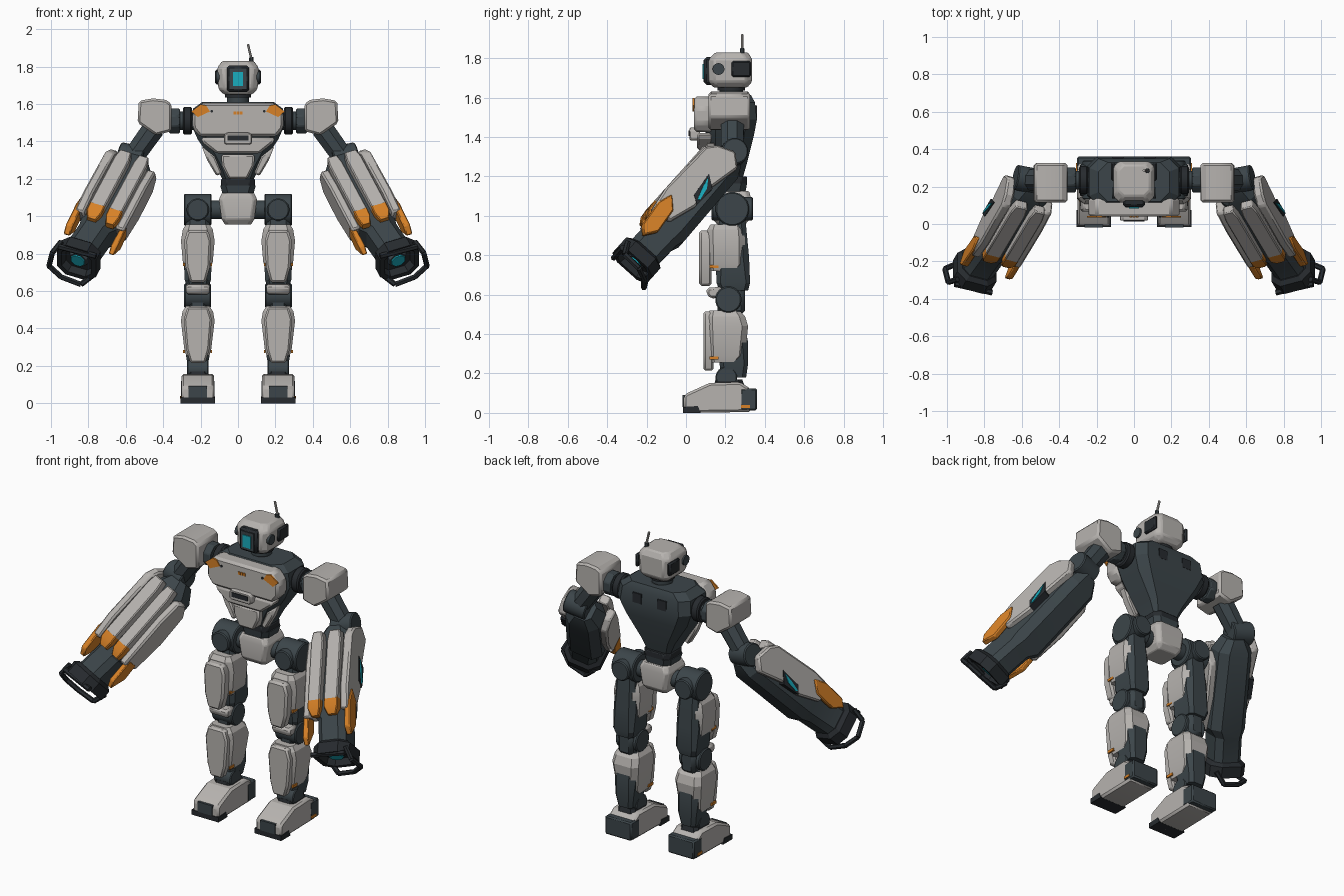
import bpy, bmesh, math
from mathutils import Vector, Matrix

COLORS = {"light_grey": (0.47, 0.45, 0.43), "slate": (0.045, 0.06, 0.068),
          "charcoal": (0.02, 0.024, 0.028), "orange": (0.68, 0.22, 0.02), "cyan": (0.01, 0.42, 0.52)}
MATS = {}
for n, c in COLORS.items():
    MATS[n] = bpy.data.materials.new(n)
    MATS[n].diffuse_color = (*c, 1)
G, S, K, O, C = COLORS


def finish(name, verts, faces, mat, mirror=False, bevel=0, frame=None):
    """Make an object from geometry, optionally bevelled, mirrored in x, in a local frame."""
    bm = bmesh.new()
    vs = [bm.verts.new(frame @ Vector(v) if frame else v) for v in verts]
    for f in faces:
        bm.faces.new([vs[i] for i in f])
    bmesh.ops.recalc_face_normals(bm, faces=bm.faces)
    me = bpy.data.meshes.new(name)
    bm.to_mesh(me)
    bm.free()
    me.materials.append(MATS[mat])
    ob = bpy.data.objects.new(name, me)
    bpy.context.collection.objects.link(ob)
    if bevel:
        b = ob.modifiers.new("bevel", "BEVEL")
        b.width, b.segments, b.limit_method = bevel, 1, "ANGLE"
    if mirror:
        ob.modifiers.new("mirror", "MIRROR").use_mirror_merge = False
    return ob


def skin(name, rings, mat, **kw):
    n = len(rings[0])
    faces = [list(range(n)), list(range((len(rings) - 1) * n, len(rings) * n))]
    for r in range(len(rings) - 1):
        for i in range(n):
            j = (i + 1) % n
            faces.append([r * n + i, r * n + j, r * n + n + j, r * n + n + i])
    return finish(name, [v for r in rings for v in r], faces, mat, **kw)


def loft(name, secs, mat, **kw):
    """Stack of chamfered rectangles: (z, centre x, half width, y0, y1, chamfer)."""
    rings = []
    for z, cx, h, a, b, c in secs:
        rings.append([(cx + x, y, z) for x, y in ((-h + c, a), (h - c, a), (h, a + c), (h, b - c),
                                                  (h - c, b), (-h + c, b), (-h, b - c), (-h, a + c))])
    return skin(name, rings, mat, **kw)


def prism(name, pts, axis, lo, hi, mat, **kw):
    """Extruded outline; points lie in the plane across the axis."""
    put = {"x": lambda p, t: (t, *p), "y": lambda p, t: (p[0], t, p[1]), "z": lambda p, t: (*p, t)}[axis]
    return skin(name, [[put(p, t) for p in pts] for t in (lo, hi)], mat, **kw)


def box(name, x0, x1, y0, y1, z0, z1, mat, **kw):
    return prism(name, [(x0, y0), (x1, y0), (x1, y1), (x0, y1)], "z", z0, z1, mat, **kw)


def cyl(name, p, q, r0, r1, mat, sides=20, **kw):
    p, q = Vector(p), Vector(q)
    rot = (q - p).to_track_quat("Z", "Y")
    ang = [2 * math.pi * (i + 0.5) / sides for i in range(sides)]
    return skin(name, [[e + rot @ Vector((r * math.cos(a), r * math.sin(a), 0)) for a in ang]
                       for e, r in ((p, r0), (q, r1))], mat, **kw)


def sym(pts):
    """Outline mirrored about the centre line from its right half, top to bottom."""
    return pts + [(-x, z) for x, z in reversed(pts)]


def off(pts, dx):
    return [(x + dx, z) for x, z in pts]


# Head
loft("head", [(1.65, 0, .075, .14, .31, .02), (1.68, 0, .105, .115, .335, .03),
              (1.795, 0, .11, .115, .335, .03), (1.83, 0, .085, .15, .315, .03)], G, bevel=.008)
box("visor_frame", -.06, .06, .092, .14, 1.665, 1.805, K, bevel=.012)
box("visor_recess", -.045, .045, .088, .1, 1.68, 1.79, S)
box("visor_screen", -.028, .028, .083, .09, 1.695, 1.77, C)
box("ear_plate", .1, .122, .23, .33, 1.705, 1.785, K, mirror=True, bevel=.008)
cyl("ear_disc", (.1, .165, 1.745), (.118, .165, 1.745), .03, .03, S, mirror=True)
cyl("antenna_base", (.072, .285, 1.8), (.07, .285, 1.85), .014, .012, S, 10)
cyl("antenna", (.072, .285, 1.84), (.053, .285, 1.92), .007, .007, G, 8)
for i, r in enumerate((.07, .06, .07)):
    cyl("neck_ring", (0, .23, 1.585 + .025 * i), (0, .23, 1.612 + .025 * i), r, r, S if i % 2 else K)

# Torso
loft("torso", [(1.2, 0, .085, .15, .29, .02), (1.27, 0, .12, .12, .31, .03), (1.41, 0, .215, .1, .345, .05),
               (1.49, 0, .25, .1, .36, .05), (1.575, 0, .24, .1, .35, .05), (1.612, 0, .19, .12, .33, .05)], S)
prism("chest_plate", sym([(.2, 1.605), (.245, 1.545), (.242, 1.47), (.205, 1.425)]),
      "y", .04, .14, G, bevel=.014)
prism("lower_chest_plate", sym([(.2, 1.42), (.185, 1.39), (.115, 1.335)]), "y", .055, .14, G, bevel=.012)
prism("rib_plate", [(.195, 1.375), (.125, 1.32), (.085, 1.23), (.115, 1.215), (.165, 1.3)],
      "y", .1, .15, G, mirror=True, bevel=.008)
prism("belly_plate", sym([(.09, 1.33), (.085, 1.27), (.05, 1.2)]), "y", .075, .16, G, bevel=.01)
prism("chest_vent", sym([(.06, 1.447), (.075, 1.435), (.075, 1.39), (.06, 1.383)]), "y", .018, .07, G, bevel=.006)
box("vent_slot", -.055, .055, .013, .02, 1.405, 1.432, K)
prism("collar_tab", [(.17, 1.592), (.2, 1.598), (.25, 1.56), (.215, 1.53), (.15, 1.56)],
      "y", .034, .043, O, mirror=True)
for i in (-1, 0, 1):
    box("chest_light", .018 * i - .007, .018 * i + .007, .034, .042, 1.543, 1.56, O)
cyl("chest_bolt", (.14, .035, 1.562), (.14, .045, 1.562), .007, .007, K, 8, mirror=True)
box("back_hatch", .055, .115, .345, .36, 1.5, 1.56, K, mirror=True)
loft("waist_upper", [(1.16, 0, .09, .14, .31, .03), (1.2, 0, .09, .14, .31, .03)], K, bevel=.005)
loft("waist_lower", [(1.11, 0, .08, .15, .3, .03), (1.165, 0, .095, .14, .31, .03)], S)
loft("pelvis", [(.955, 0, .07, .16, .3, .015), (.985, 0, .088, .135, .325, .02),
                (1.09, 0, .102, .13, .33, .02), (1.125, 0, .085, .14, .32, .02)], G, bevel=.005)

# Legs
X = .215
cyl("hip_axle", (.07, .235, 1.035), (.16, .235, 1.035), .05, .05, S, mirror=True)
cyl("hip_joint", (.142, .235, 1.035), (.29, .235, 1.035), .086, .086, S, mirror=True, bevel=.006)
cyl("hip_hub", (X, .13, 1.035), (X, .34, 1.035), .06, .06, S, mirror=True, bevel=.006)
loft("thigh_core", [(.62, X, .058, .17, .315, .02), (.66, X, .07, .155, .325, .02),
                    (.79, X, .076, .15, .32, .03), (1.0, X, .06, .17, .3, .02)], S, mirror=True)
loft("thigh_shell", [(.72, X, .068, .12, .27, .02), (.755, X, .08, .11, .3, .03), (.87, X, .09, .108, .3, .03),
                     (.93, X, .08, .108, .295, .03), (.957, X, .062, .125, .28, .02)], G, mirror=True)
prism("thigh_plate", off(sym([(.055, .925), (.072, .87), (.065, .73), (.042, .645)]), X),
      "y", .066, .13, G, mirror=True, bevel=.012)
cyl("knee_joint", (.145, .215, .575), (.288, .215, .575), .067, .067, S, mirror=True, bevel=.006)
box("knee_block", .165, .265, .16, .3, .5, .66, S, mirror=True, bevel=.02)
prism("kneecap", [(.105, .635), (.105, .6), (.125, .58), (.18, .585), (.19, .64)], "x", .152, .278, G,
      mirror=True, bevel=.012)
loft("shin_core", [(.18, X, .05, .18, .305, .02), (.25, X, .062, .17, .315, .02),
                   (.36, X, .072, .16, .315, .03), (.52, X, .06, .17, .28, .02)], S, mirror=True)
loft("shin_shell", [(.255, X, .062, .125, .26, .02), (.29, X, .072, .11, .3, .03), (.44, X, .09, .105, .315, .03),
                    (.49, X, .082, .105, .3, .03), (.52, X, .062, .12, .27, .02)], G, mirror=True)
prism("shin_plate", off(sym([(.055, .515), (.075, .45), (.062, .29), (.04, .215)]), X),
      "y", .088, .14, G, mirror=True, bevel=.01)
for z in (.735, .27):
    for s in (-1, 1):
        x = X + s * .072
        box("leg_marker", x - .004, x + .006 if s > 0 else x + .004, .12, .165, z, z + .016, O, mirror=True)
cyl("ankle_joint", (.158, .205, .18), (.272, .205, .18), .055, .055, S, mirror=True, bevel=.005)
loft("ankle_base", [(.13, X, .065, .14, .3, .02), (.17, X, .055, .15, .285, .02)], K, mirror=True)
prism("foot", [(-.012, .012), (-.012, .085), (.005, .1), (.12, .152), (.275, .157), (.33, .12), (.33, .005), (.03, .0)],
      "x", .127, .303, G, mirror=True, bevel=.012)
box("heel_block", .125, .305, .275, .36, .012, .125, S, mirror=True, bevel=.008)
box("toe_plate", X - .05, X + .05, -.018, .0, .03, .092, S, mirror=True)
prism("toe_sole", [(-.016, .0), (-.016, .03), (.06, .035), (.075, .0)], "x", .123, .307, K, mirror=True)
box("heel_marker", .3, .309, .28, .325, .026, .04, O, mirror=True)

# Shoulders and upper arms
cyl("shoulder_axle", (.2, .235, 1.51), (.4, .235, 1.51), .05, .05, S, mirror=True)
cyl("shoulder_joint", (.245, .235, 1.51), (.295, .235, 1.51), .075, .075, K, mirror=True, bevel=.008)
cyl("shoulder_cuff", (.31, .235, 1.51), (.37, .235, 1.51), .072, .072, S, 8, mirror=True, bevel=.006)
prism("shoulder_pad", [(.355, 1.6), (.385, 1.622), (.455, 1.63), (.53, 1.617), (.537, 1.5),
                       (.44, 1.432), (.355, 1.455)], "y", .115, .325, G, mirror=True, bevel=.012)
cyl("upper_arm", (.45, .235, 1.47), (.565, .235, 1.31), .064, .06, S, 8, mirror=True)
cyl("elbow_joint", (.505, .225, 1.3), (.635, .25, 1.33), .068, .068, S, mirror=True, bevel=.006)

# Forearm frame: local x outward, y toward the front, z along the barrel
d = Vector((.28, -.47, -.525)).normalized()
u = (Vector((1, 0, 0)) - d.x * d).normalized()
v = d.cross(u)
F = Matrix.Translation((.585, .2, 1.27)) @ Matrix((u, v, d)).transposed().to_4x4()
arm = dict(mirror=True, frame=F)
loft("forearm_core", [(-.045, -.03, .06, -.07, .06, .03), (.03, -.035, .105, -.1, .085, .045),
                      (.48, -.03, .11, -.11, .1, .045), (.53, -.015, .085, -.095, .09, .035),
                      (.7, 0, .085, -.09, .095, .035)], S, **arm)
loft("muzzle_ring", [(.67, 0, .09, -.09, .1, .04), (.69, 0, .112, -.112, .122, .05), (.755, 0, .112, -.112, .122, .05),
                     (.755, 0, .085, -.085, .095, .035), (.715, 0, .075, -.075, .085, .03)], K, **arm)
cyl("muzzle_core", (0, .005, .7), (0, .005, .735), .06, .05, S, 8, **arm)
cyl("muzzle_light", (0, .005, .733), (0, .005, .742), .042, .04, C, 8, **arm)
path = [(.1, .1, .72), (.125, .07, .79), (.14, -.03, .8), (.07, -.09, .8), (-.04, -.115, .79), (-.085, -.09, .72)]
for a, b in zip(path, path[1:]):
    cyl("muzzle_guard", a, b, .015, .015, K, 6, **arm)
cyl("guard_top", (-.11, .1, .75), (.1, .1, .76), .016, .016, K, 6, **arm)

# Forearm armour: raised strips on the front, one plate on each side
for x0, x1 in ((-.135, -.06), (-.035, .05)):
    m, h = (x0 + x1) / 2, (x1 - x0) / 2
    prism("front_strip", [(x0 + .01, .02), (x1 - .01, .02), (x1, .08), (x1, .44), (x0, .44), (x0, .08)], "z", 0, 1, G,
          mirror=True, bevel=.006,
          frame=F @ Matrix(((1, 0, 0, 0), (0, 0, .055, .085), (0, 1, 0, 0), (0, 0, 0, 1))))
    loft("strip_tip", [(.43, m, h, .08, .14, .005), (.48, m, h, .08, .135, .005), (.52, m, h * .6, .08, .115, .005)],
         O, **arm)
side = [(0, -.04), (.09, .0), (.128, .05), (.14, .36), (.12, .5), (.01, .48), (-.035, .33), (-.03, .2), (-.066, .02)]
tip = [(.095, .37), (.12, .45), (.105, .6), (.065, .64), (.02, .57), (.035, .43)]
prism("outer_plate", side, "x", .06, .112, G, bevel=.01, **arm)
prism("outer_plate_tip", tip, "x", .085, .122, O, bevel=.006, **arm)
prism("inner_plate", [(.02, .04), (.09, .06), (.105, .2), (.1, .52), (-.02, .5), (-.05, .3), (-.04, .1)],
      "x", -.18, -.13, G, bevel=.01, **arm)
prism("inner_plate_tip", [(.085, .48), (.08, .63), (.05, .67), (.0, .58), (.01, .48)],
      "x", -.182, -.15, O, bevel=.005, **arm)
prism("side_light_frame", [(.025, .15), (.01, .29), (-.035, .32), (-.04, .2)], "x", .07, .116, K, **arm)
prism("side_light", [(.015, .17), (.0, .24), (-.02, .3), (-.03, .29), (-.018, .22)], "x", .112, .121, C, **arm)

# Keep edges sharp, smooth only the round joints
bpy.ops.object.select_all(action="SELECT")
bpy.context.view_layer.objects.active = bpy.context.scene.objects[0]
bpy.ops.object.shade_smooth_by_angle(angle=math.radians(22))
